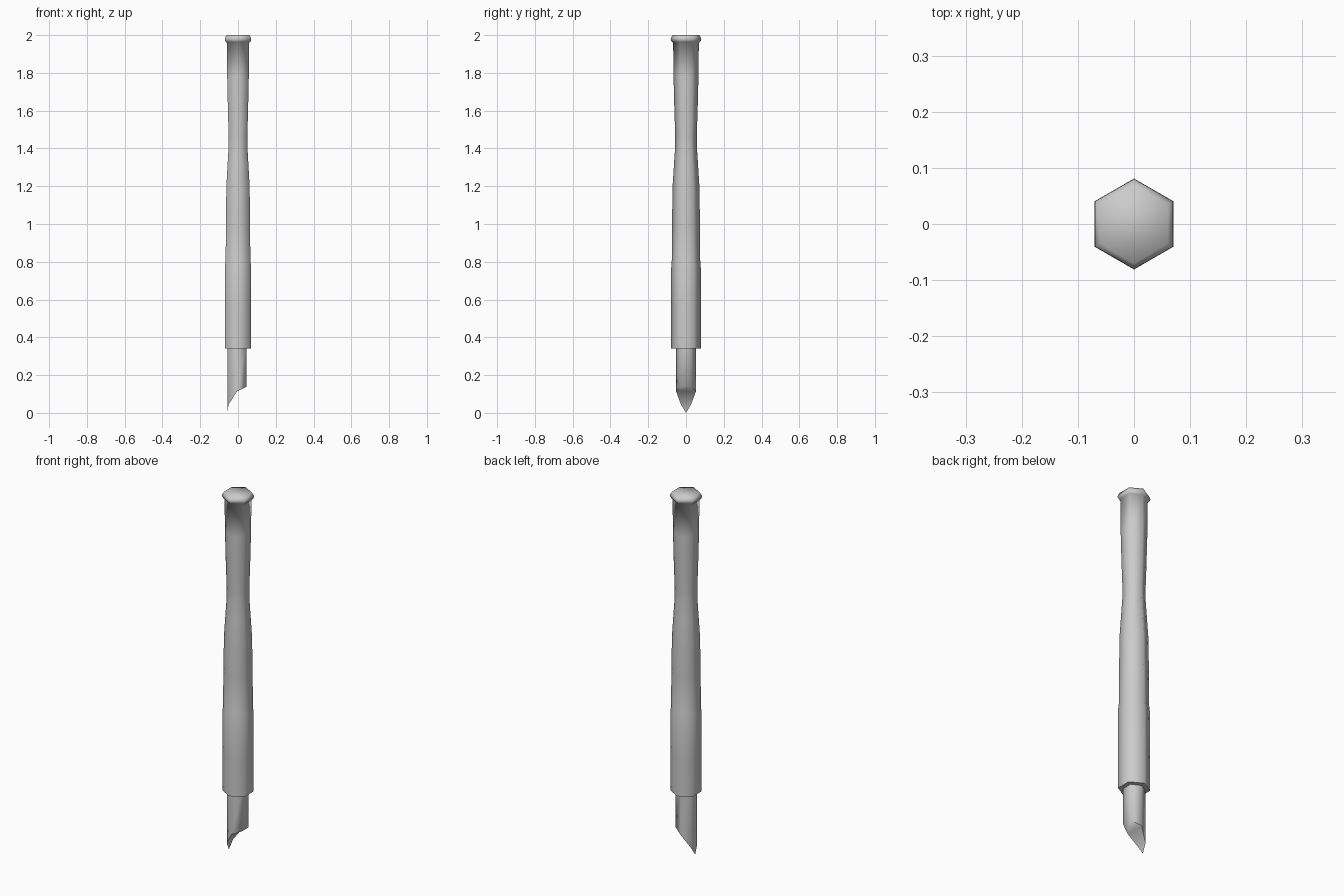
import bpy, bmesh, math

if "Cube" in bpy.data.objects:
    bpy.data.objects.remove(bpy.data.objects["Cube"])


def finish(bm, name):
    bmesh.ops.recalc_face_normals(bm, faces=bm.faces)
    mesh = bpy.data.meshes.new(name)
    bm.to_mesh(mesh)
    bm.free()
    obj = bpy.data.objects.new(name, mesh)
    bpy.context.collection.objects.link(obj)
    bpy.ops.object.select_all(action='DESELECT')
    obj.select_set(True)
    bpy.context.view_layer.objects.active = obj
    bpy.ops.object.shade_smooth_by_angle(angle=math.radians(65))
    return obj


def bridge(bm, a, b):
    n = len(a)
    for i in range(n):
        bm.faces.new((a[i], a[(i + 1) % n], b[(i + 1) % n], b[i]))


def hex_lathe(name, profile):
    """Stack six-sided rings (radius, height), corners on the y axis."""
    bm = bmesh.new()
    rings = []
    for r, z in profile:
        rings.append([bm.verts.new((r * math.cos(math.radians(30 + 60 * i)),
                                    r * math.sin(math.radians(30 + 60 * i)), z))
                      for i in range(6)])
    for a, b in zip(rings, rings[1:]):
        bridge(bm, a, b)
    bm.faces.new(rings[0])
    bm.faces.new(rings[-1])
    return finish(bm, name)


# Hexagonal grip with a waist and a rounded pommel
hex_lathe("handle", [
    (0.079, 0.34), (0.079, 0.56), (0.078, 0.79), (0.0755, 0.80),
    (0.074, 1.0), (0.071, 1.2), (0.064, 1.31), (0.057, 1.42), (0.057, 1.46),
    (0.062, 1.62), (0.066, 1.78), (0.068, 1.96), (0.074, 1.963),
    (0.081, 1.975), (0.080, 1.985), (0.070, 2.0)])

# Blade: short shaft whose lower end is cut on a slant down to a point
half = [(0.045, 0.028, 0.138), (-0.004, 0.053, 0.115), (-0.050, 0.027, 0.045)]
outline = half + [(-0.056, 0.0, 0.0)] + [(x, -y, z) for x, y, z in reversed(half)]
bm = bmesh.new()
low = [bm.verts.new(p) for p in outline]
top = [bm.verts.new((x, y, 0.36)) for x, y, z in outline]
bridge(bm, low, top)
bm.faces.new(top)
for i in range(2):  # slanted cut, strip by strip
    bm.faces.new((low[i], low[i + 1], low[5 - i], low[6 - i]))
bm.faces.new((low[2], low[3], low[4]))
finish(bm, "blade")
